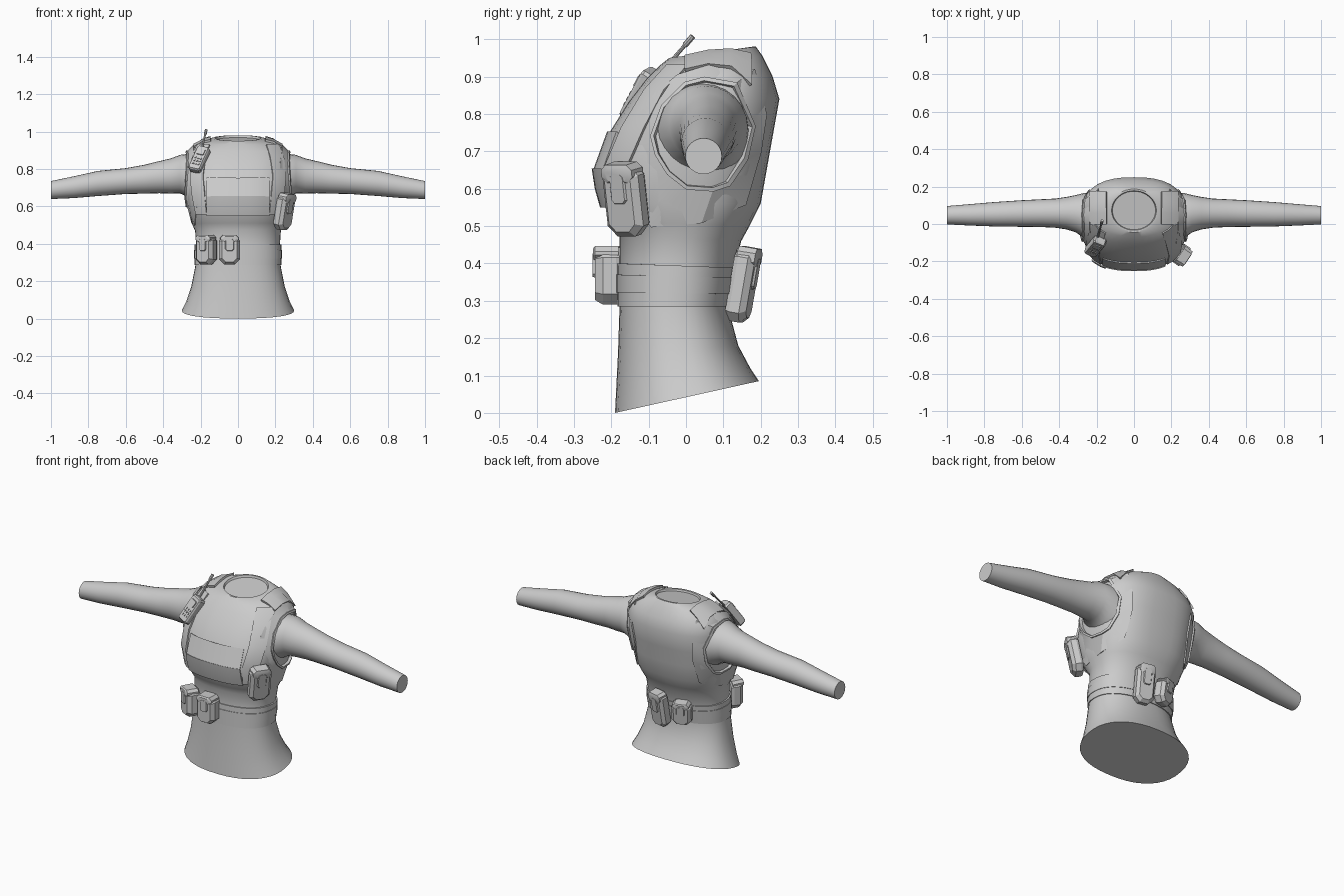
import bpy, bmesh
from math import cos, sin, pi, radians, copysign
from mathutils import Vector, Euler
from mathutils.bvhtree import BVHTree

cube = bpy.data.objects.get("Cube")
if cube:
    bpy.data.objects.remove(cube)

grey = bpy.data.materials.new("light_grey_cloth")
grey.use_nodes = True
tone = (0.6, 0.6, 0.6, 1)
grey.diffuse_color = tone
grey.node_tree.nodes["Principled BSDF"].inputs["Base Color"].default_value = tone


def finish(name, bm, angle=35):
    bmesh.ops.recalc_face_normals(bm, faces=bm.faces)
    mesh = bpy.data.meshes.new(name)
    bm.to_mesh(mesh)
    bm.free()
    mesh.materials.append(grey)
    ob = bpy.data.objects.new(name, mesh)
    bpy.context.collection.objects.link(ob)
    bpy.ops.object.select_all(action='DESELECT')
    ob.select_set(True)
    bpy.context.view_layer.objects.active = ob
    bpy.ops.object.shade_smooth_by_angle(angle=radians(angle))
    return ob


def loft(name, rings, angle=35):
    """Skin a list of closed rings and cap both ends."""
    bm = bmesh.new()
    rows = [[bm.verts.new(p) for p in ring] for ring in rings]
    n = len(rows[0])
    for a, b in zip(rows, rows[1:]):
        for i in range(n):
            j = (i + 1) % n
            bm.faces.new((a[i], a[j], b[j], b[i]))
    bm.faces.new(rows[0])
    bm.faces.new(rows[-1])
    return finish(name, bm, angle)


def body_ring(yf, zf, yb, zb, half, power=2.3, grow=0.0, n=40):
    """Horizontal section given by its front point, back point and half width."""
    pts = []
    for i in range(n):
        c, s = cos(2 * pi * i / n), sin(2 * pi * i / n)
        u = copysign(abs(c) ** (2 / power), c)
        v = copysign(abs(s) ** (2 / power), s)
        t = (v + 1) / 2
        y = yf + (yb - yf) * t + grow * v
        pts.append(Vector(((half + grow) * u, y, zf + (zb - zf) * t)))
    return pts


# Torso: flared shirt hem, waist, overhanging vest chest, neck opening
torso = loft("torso", [body_ring(*r) for r in (
    (-.19, 0, .195, .085, .30),
    (-.187, .06, .172, .12, .277),
    (-.182, .16, .14, .18, .25),
    (-.178, .28, .112, .285, .228),
    (-.178, .40, .128, .385, .224),
    (-.178, .475, .148, .46, .229),
    (-.195, .51, .17, .50, .245, 2.4),
    (-.222, .56, .20, .56, .258, 2.6),
    (-.243, .645, .216, .65, .272, 2.7),
    (-.205, .75, .232, .74, .28, 2.6),
    (-.155, .83, .25, .84, .28, 2.5),
    (-.105, .895, .232, .90, .262, 2.4),
    (-.07, .93, .205, .955, .212, 2.2),
    (-.045, .95, .187, .98, .135, 2),
    (-.033, .95, .178, .98, .12, 2),
    (-.03, .94, .175, .968, .115, 2))])

probe = bmesh.new()
probe.from_mesh(torso.data)
tree = BVHTree.FromBMesh(probe)


def on_body(point, ray):
    """Drop a point along a ray on to the torso."""
    ray = Vector(ray)
    hit = tree.ray_cast(Vector(point) - ray, ray)[0]
    return hit or tree.find_nearest(Vector(point))[0]


def plate(name, rows, ray, thick=.008, closed=False):
    """Grid of points laid on the torso and thickened outwards."""
    bm = bmesh.new()
    inner = [[on_body(p, ray) for p in row] for row in rows]
    low = [[bm.verts.new(p) for p in row] for row in inner]
    high = [[bm.verts.new(p + tree.find_nearest(p)[1] * thick) for p in row]
            for row in inner]
    n, m = len(rows), len(rows[0])
    span = m if closed else m - 1
    for layer in (low, high):
        for r in range(n - 1):
            for c in range(span):
                d = (c + 1) % m
                bm.faces.new((layer[r][c], layer[r][d], layer[r + 1][d], layer[r + 1][c]))
    for r in (0, n - 1):
        for c in range(span):
            d = (c + 1) % m
            bm.faces.new((low[r][c], low[r][d], high[r][d], high[r][c]))
    if not closed:
        for c in (0, m - 1):
            for r in range(n - 1):
                bm.faces.new((low[r][c], low[r + 1][c], high[r + 1][c], high[r][c]))
    return finish(name, bm, 30)


# Belt with a narrower raised band
for name, zs, grow in (("belt", (.285, .40), .005), ("belt_band", (.322, .37), .008)):
    loft(name, [body_ring(-.178, z, .112 + (z - .285) * .14, z - (z - .285) * .1,
                          .227, 2.3, g)
                for z, g in ((zs[0], 0), (zs[0], grow), (zs[1], grow), (zs[1], 0))])

# Chest pocket and its flap
for name, low, high, thick in (("chest_pocket", .555, .65, .012), ("chest_flap", .65, .75, .007)):
    plate(name, [[(-.165 + .033 * i, -.3, low + (high - low) * k / 2) for i in range(11)]
                 for k in range(3)], (0, 1, 0), thick)

# Armhole outlines as (y, z), outer vest edge then inner opening
outer = ((-.02, .90), (.06, .925), (.18, .915), (.21, .80), (.195, .70), (.155, .56),
         (.04, .51), (-.09, .50), (-.17, .60), (-.19, .68), (-.14, .77), (-.08, .85))
opening = ((.0, .88), (.05, .895), (.13, .88), (.175, .77), (.155, .68), (.11, .61),
           (.07, .595), (.0, .60), (-.05, .64), (-.08, .69), (-.09, .74), (-.06, .82))

# Arm sections: x, y centre, z centre, y radius, z radius
sleeve = ((.2, .045, .745, .125, .145), (.27, .045, .765, .12, .115),
          (.31, .055, .772, .10, .103), (.36, .058, .762, .087, .094),
          (.42, .058, .756, .078, .086), (.5, .058, .745, .074, .077),
          (.6, .056, .735, .071, .069), (.75, .052, .722, .065, .067),
          (.88, .049, .702, .057, .058), (1.0, .047, .687, .049, .048))

for side, label in ((1, "left"), (-1, "right")):
    loft(label + "_sleeve", [[(side * x, yc + ry * cos(2 * pi * i / 24), zc + rz * sin(2 * pi * i / 24))
                              for i in range(24)] for x, yc, zc, ry, rz in sleeve])
    ray = (-side, 0, 0)
    plate(label + "_armhole_panel", [[(side * .4, y, z) for y, z in loop]
                                     for loop in (outer, opening)], ray, .008, True)
    rim = [[(side * .4, .045 + (y - .045) * k, .745 + (z - .745) * k) for y, z in opening]
           for k in (1.0, .93)]
    plate(label + "_armhole_rim", rim, ray, .016, True)
    # Shoulder strap running down the chest and a pad over the shoulder
    strap = ((.15, .215, .925), (.17, .24, .86), (.185, .25, .76), (.175, .24, .66), (.165, .22, .56))
    plate(label + "_chest_strap", [[(side * a, -.3, z), (side * (a + b) / 2, -.3, z), (side * b, -.3, z)]
                                   for a, b, z in strap], (0, 1, 0), .01)
    plate(label + "_shoulder_pad", [[(side * x, y, 1.1) for x in (.145, .185, .23)]
                                    for y in (.0, .06, .12, .17)], (0, 0, -1), .012)


def slab(name, loc, rot, layers, cut=.25):
    """Chamfered box: layers are (depth, width, height, z offset), outward is -y."""
    turn = Euler([radians(a) for a in rot])
    rings = []
    for d, w, h, dz in layers:
        c = cut * w
        x, z = w / 2, h / 2
        shape = ((x, z - c), (x - c, z), (c - x, z), (-x, z - c),
                 (-x, c - z), (c - x, -z), (x - c, -z), (x, c - z))
        rings.append([turn.to_matrix() @ Vector((px, -d, pz + dz)) + Vector(loc) for px, pz in shape])
    return loft(name, rings, 20)


def pouch(name, loc, rot, w, h, d):
    slab(name, loc, rot, ((-d / 2, w * .9, h * .95, 0), (-d * .3, w, h, 0),
                          (d * .2, w, h, 0), (d / 2, w * .72, h * .84, 0)))
    # Closing tab and top flap
    slab(name + "_flap", loc, rot, ((-d * .4, w * .9, h * .25, h * .39), (d * .5, w * .85, h * .25, h * .39),
                                    (d * .58, w * .6, h * .18, h * .38)), .15)
    slab(name + "_tab", loc, rot, ((d * .4, w * .5, h * .45, h * .18),
                                   (d * .6, w * .36, h * .4, h * .18)), .2)


pouch("chest_side_pouch", (.25, -.163, .57), (11, 0, 56), .115, .195, .055)
pouch("front_belt_pouch", (-.045, -.208, .367), (0, 0, 0), .112, .155, .07)
pouch("front_side_belt_pouch", (-.172, -.185, .367), (0, 0, -30), .105, .155, .07)
pouch("back_tall_pouch", (.06, .153, .342), (10, 0, 168), .10, .20, .055)
pouch("back_small_pouch", (-.075, .145, .35), (8, 0, 200), .105, .13, .055)

# Chest radio with screen, keys and antenna
radio_at, radio_rot = Vector((-.207, -.122, .852)), (-33, 12, -22)
slab("radio", radio_at, radio_rot, ((-.02, .07, .15, 0), (.012, .07, .15, 0), (.02, .06, .14, 0)), .12)
radio_turn = Euler([radians(a) for a in radio_rot]).to_matrix()
slab("radio_screen", radio_at, radio_rot, ((.015, .045, .04, .035), (.025, .04, .035, .035)), .1)
for row in range(3):
    for col in (-1, 0, 1):
        key = radio_at + radio_turn @ Vector((col * .016, 0, -.005 - row * .018))
        slab("radio_key", key, radio_rot, ((.015, .011, .011, 0), (.024, .009, .009, 0)), .1)

base, tip = Vector((-.195, -.075, .90)), Vector((-.17, .018, 1.008))
turn = (tip - base).to_track_quat('Z', 'Y')
loft("radio_antenna", [[base.lerp(tip, t) + turn @ Vector((r * cos(pi * i / 4), r * sin(pi * i / 4), 0))
                        for i in range(8)]
                       for t, r in ((0, .006), (.75, .005), (.78, .008), (1, .008))])
probe.free()
